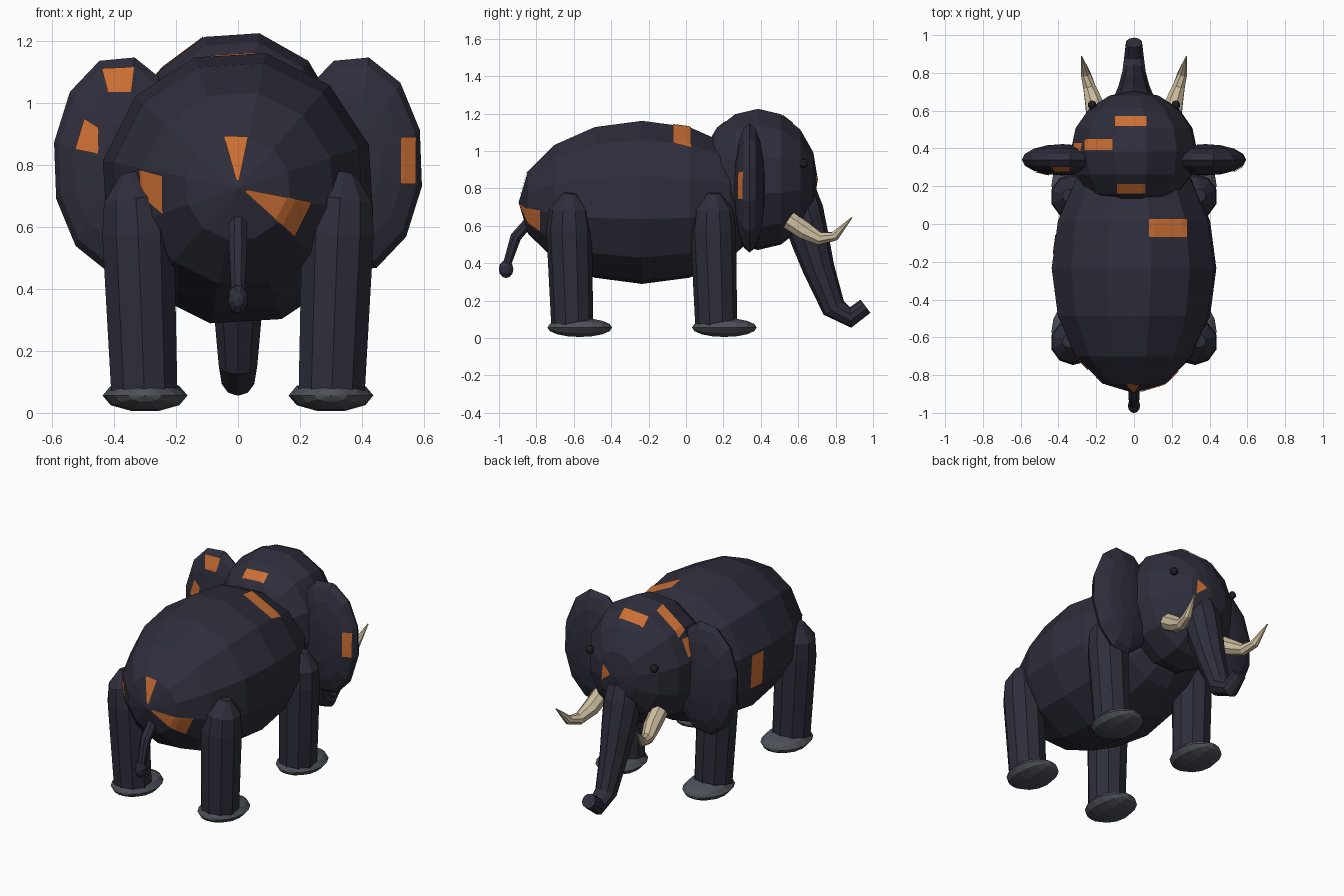
import bpy, bmesh, math
from mathutils import Vector, Matrix
from mathutils.bvhtree import BVHTree

cube = bpy.data.objects.get("Cube")
if cube:
    bpy.data.objects.remove(cube, do_unlink=True)


def material(name, rgb):
    m = bpy.data.materials.new(name)
    m.use_nodes = True
    m.diffuse_color = (*rgb, 1)
    m.node_tree.nodes["Principled BSDF"].inputs["Base Color"].default_value = (*rgb, 1)
    return m


HIDE = material("dark hide", (0.028, 0.027, 0.045))
PATCH = material("orange patch", (0.6, 0.16, 0.035))
IVORY = material("ivory", (0.6, 0.5, 0.34))
HOOF = material("grey foot", (0.075, 0.082, 0.1))
EYE = material("eye black", (0.015, 0.015, 0.022))


def finish(bm, name, mat):
    bmesh.ops.recalc_face_normals(bm, faces=bm.faces[:])
    mesh = bpy.data.meshes.new(name)
    bm.to_mesh(mesh)
    bm.free()
    mesh.materials.append(mat)
    ob = bpy.data.objects.new(name, mesh)
    bpy.context.collection.objects.link(ob)
    return ob


def ball(name, centre, radii, mat, segments=12, rings=8):
    """Faceted ellipsoid with its poles along y."""
    bm = bmesh.new()
    bmesh.ops.create_uvsphere(bm, u_segments=segments, v_segments=rings, radius=1)
    bm.transform(Matrix.Translation(centre) @ Matrix.Diagonal((*radii, 1))
                 @ Matrix.Rotation(math.radians(90), 4, 'X')
                 @ Matrix.Rotation(math.radians(18.4), 4, 'Z'))
    return finish(bm, name, mat)


def tube(name, path, mat, sides=8):
    """Capped tube through (x, y, z, radius) stations."""
    bm = bmesh.new()
    pts = [Vector(p[:3]) for p in path]
    rings = []
    for i, p in enumerate(pts):
        along = pts[min(i + 1, len(pts) - 1)] - pts[max(i - 1, 0)]
        up = along.cross(Vector((1, 0, 0))).normalized()
        side = up.cross(along).normalized()
        ring = []
        for k in range(sides):
            a = math.tau * (k + 0.5) / sides
            ring.append(bm.verts.new(p + path[i][3] * (side * math.cos(a) + up * math.sin(a))))
        rings.append(ring)
    for a, b in zip(rings, rings[1:]):
        for k in range(sides):
            j = (k + 1) % sides
            bm.faces.new((a[k], a[j], b[j], b[k]))
    bm.faces.new(rings[0])
    bm.faces.new(rings[-1])
    return finish(bm, name, mat)


# Direction: ray heading and the way flat coordinates map to space
VIEWS = {
    "rear": (Vector((0, 1, 0)), lambda u, v: Vector((u, -3, v))),
    "face": (Vector((0, -1, 0)), lambda u, v: Vector((u, 3, v))),
    "side": (Vector((1, 0, 0)), lambda u, v: Vector((-3, u, v))),
    "top": (Vector((0, 0, -1)), lambda u, v: Vector((u, v, 3))),
}


def patch(name, part, view, corners, n=8):
    """Thin plate laid on a part by projecting a four-cornered outline."""
    heading, place = VIEWS[view]
    me = part.data
    tree = BVHTree.FromPolygons([v.co for v in me.vertices],
                                [p.vertices[:] for p in me.polygons])
    a, b, c, d = [Vector(p) for p in corners]
    bm = bmesh.new()
    grid = []
    for i in range(n + 1):
        row = []
        for j in range(n + 1):
            uv = a.lerp(b, i / n).lerp(d.lerp(c, i / n), j / n)
            start = place(*uv)
            hit, normal, _, _ = tree.ray_cast(start, heading)
            if hit is None:
                hit, normal, _, _ = tree.find_nearest(start + heading * 3)
            if normal.dot(heading) > 0:
                normal = -normal
            row.append(bm.verts.new(hit + normal * 0.005))
        grid.append(row)
    for i in range(n):
        for j in range(n):
            bm.faces.new((grid[i][j], grid[i + 1][j], grid[i + 1][j + 1], grid[i][j + 1]))
    ob = finish(bm, name, PATCH)
    if sum((p.normal for p in ob.data.polygons), Vector()).dot(heading) > 0:
        ob.data.flip_normals()
    return ob


def box(u0, u1, v0, v1):
    return [(u0, v0), (u1, v0), (u1, v1), (u0, v1)]


# Body and head
body = ball("body", (0, -0.235, 0.725), (0.445, 0.66, 0.445), HIDE)
head = ball("head", (0, 0.385, 0.848), (0.342, 0.32, 0.385), HIDE)

# Trunk
tube("trunk", [(0, 0.59, 0.84, 0.085), (0, 0.62, 0.68, 0.115), (0, 0.665, 0.52, 0.102),
               (0, 0.71, 0.37, 0.085), (0, 0.79, 0.16, 0.065), (0, 0.88, 0.11, 0.055),
               (0, 0.96, 0.17, 0.044)], HIDE, 10)

# Tail with tuft
tube("tail", [(0, -0.84, 0.62, 0.03), (0, -0.91, 0.54, 0.032), (0, -0.955, 0.4, 0.024)], HIDE)
ball("tail_tuft", (0, -0.962, 0.368), (0.034, 0.039, 0.05), HIDE, 8, 6)

# Paired parts
ears = {}
for s, side in ((1, "left"), (-1, "right")):
    ears[side] = ball(side + "_ear", (s * 0.378, 0.34, 0.802), (0.22, 0.083, 0.352), HIDE)
    ball(side + "_eye", (s * 0.222, 0.63, 0.932), (0.024, 0.024, 0.026), EYE, 8, 6)
    tube(side + "_tusk", [(s * 0.2, 0.55, 0.63, 0.052), (s * 0.212, 0.64, 0.57, 0.05),
                          (s * 0.235, 0.72, 0.53, 0.036), (s * 0.256, 0.795, 0.545, 0.027),
                          (s * 0.278, 0.888, 0.645, 0.003)], IVORY)
    for end, top, foot in (("front", 0.145, 0.205), ("rear", -0.625, -0.568)):
        low = top + 0.017
        tube(f"{end}_{side}_leg",
             [(s * 0.345, top + 0.005, 0.775, 0.035), (s * 0.33, top, 0.69, 0.108),
              (s * 0.322, top, 0.58, 0.122), (s * 0.302, low, 0.06, 0.112)], HIDE, 10)
        ball(f"{end}_{side}_foot", (s * 0.3, foot, 0.056), (0.137, 0.173, 0.053), HOOF, 10, 8)

# Patches on the body
patch("rump_patch_top", body, "rear", [(-0.006, 0.75), (0.004, 0.75), (0.033, 0.89), (-0.045, 0.89)])
patch("rump_patch_left", body, "rear", [(0.02, 0.715), (0.03, 0.72), (0.235, 0.68), (0.18, 0.57)])
patch("rump_patch_right", body, "rear", [(-0.315, 0.785), (-0.24, 0.765), (-0.24, 0.64), (-0.31, 0.7)])
patch("back_patch", body, "top", box(0.08, 0.28, -0.07, 0.025))
patch("flank_patch", body, "side", box(-0.16, -0.06, 0.59, 0.8))

# Patches on the head
patch("brow_patch", head, "top", box(-0.1, 0.065, 0.515, 0.57))
patch("crown_patch", head, "top", box(-0.26, -0.11, 0.39, 0.45))
patch("nape_patch", head, "top", box(-0.09, 0.06, 0.165, 0.215))
patch("temple_patch", head, "side", box(0.37, 0.43, 0.95, 1.05))
patch("nose_patch", head, "face", [(0.035, 0.85), (0.1, 0.8), (0.09, 0.9), (0.035, 0.86)])

# Patches on the ears
patch("right_ear_patch_high", ears["right"], "rear",
      [(-0.44, 1.11), (-0.335, 1.115), (-0.345, 1.035), (-0.42, 1.035)])
patch("right_ear_patch_low", ears["right"], "rear",
      [(-0.495, 0.95), (-0.45, 0.92), (-0.45, 0.835), (-0.525, 0.85)])
patch("left_ear_patch", ears["left"], "rear",
      [(0.525, 0.89), (0.572, 0.89), (0.572, 0.74), (0.525, 0.74)])
